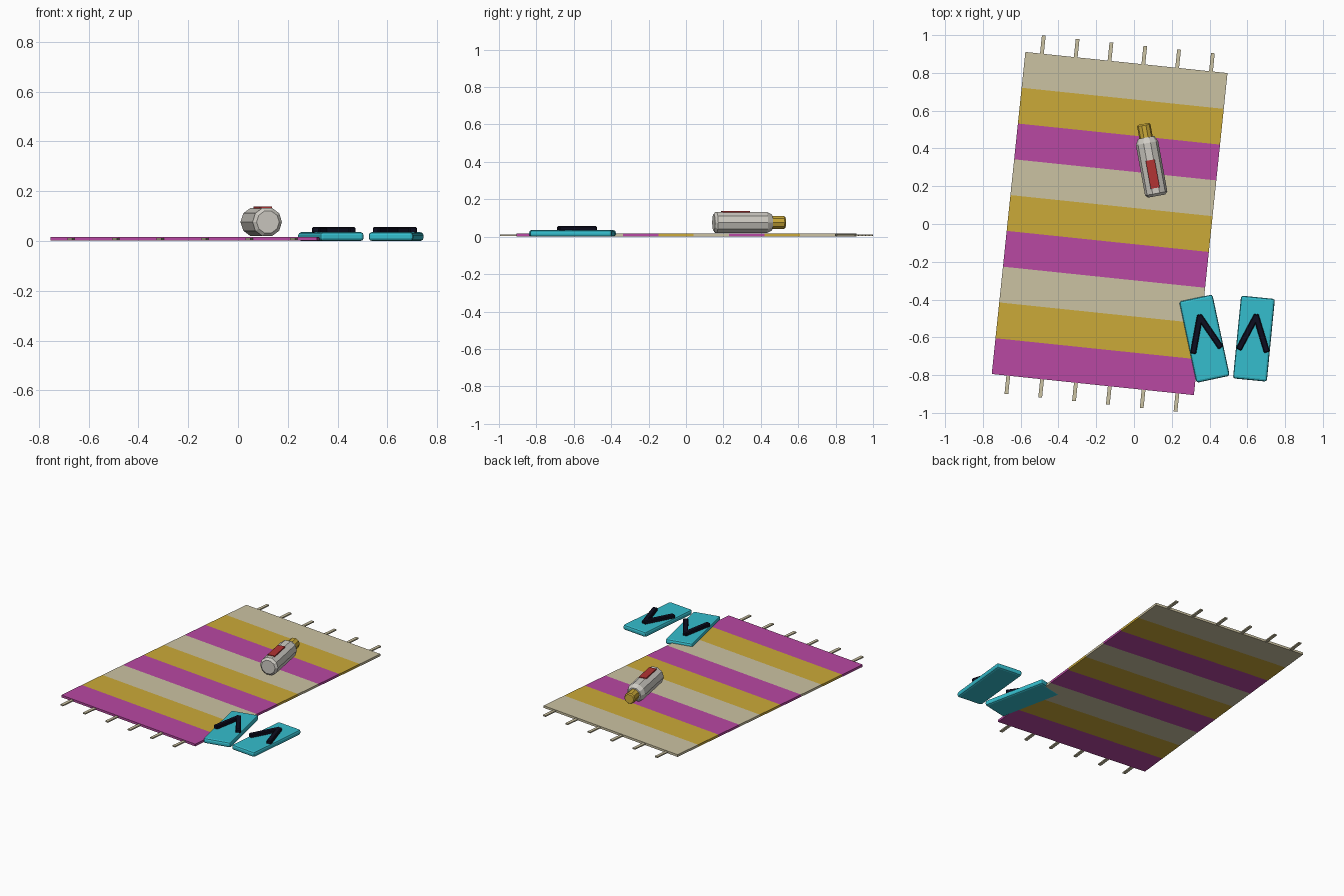
import bpy, bmesh, math
from mathutils import Matrix, Vector

if "Cube" in bpy.data.objects:
    bpy.data.objects.remove(bpy.data.objects["Cube"])


def material(name, rgb):
    m = bpy.data.materials.new(name)
    m.use_nodes = True
    m.diffuse_color = (*rgb, 1)
    bsdf = next(n for n in m.node_tree.nodes if n.type == "BSDF_PRINCIPLED")
    bsdf.inputs["Base Color"].default_value = (*rgb, 1)
    return m


magenta = material("magenta", (0.48, 0.065, 0.36))
gold = material("gold", (0.60, 0.40, 0.04))
beige = material("beige", (0.60, 0.54, 0.36))
teal = material("teal", (0.035, 0.51, 0.61))
black = material("black", (0.004, 0.004, 0.014))
white = material("off white", (0.62, 0.60, 0.55))
red = material("red", (0.45, 0.033, 0.033))


def finish(name, bm, mats, place):
    bmesh.ops.recalc_face_normals(bm, faces=bm.faces)
    mesh = bpy.data.meshes.new(name)
    bm.to_mesh(mesh)
    bm.free()
    for m in mats:
        mesh.materials.append(m)
    obj = bpy.data.objects.new(name, mesh)
    bpy.context.scene.collection.objects.link(obj)
    obj.matrix_world = place
    return obj


def frame(x, y, z, angle):
    return Matrix.Translation((x, y, z)) @ Matrix.Rotation(angle, 4, "Z")


def box_mesh(size):
    bm = bmesh.new()
    bmesh.ops.create_cube(bm, size=1, matrix=Matrix.Diagonal((*size, 1)))
    return bm


def box(name, size, mat, place, bevel=0, segments=1):
    bm = box_mesh(size)
    if bevel:
        bmesh.ops.bevel(bm, geom=bm.edges[:], offset=bevel, segments=segments,
                        profile=0.5, affect="EDGES")
    return finish(name, bm, [mat], place)


def lathe(name, profile, sides, mat, place):
    """Facetted solid around local y from (radius, y) pairs."""
    bm = bmesh.new()
    rings = [[bm.verts.new((r * math.cos(a), y, r * math.sin(a)))
              for a in (2 * math.pi * i / sides for i in range(sides))]
             for r, y in profile]
    for low, high in zip(rings, rings[1:]):
        for i in range(sides):
            j = (i + 1) % sides
            bm.faces.new((low[i], low[j], high[j], high[i]))
    bm.faces.new(rings[0])
    bm.faces.new(rings[-1])
    return finish(name, bm, [mat], place)


# Striped towel: one slab cut into nine bands
WIDTH, LENGTH, BANDS = 1.076, 1.714, 9
towel = frame(-0.129, 0.0025, 0, -0.104)
bm = box_mesh((WIDTH, LENGTH, 0.015))
for k in range(1, BANDS):
    bmesh.ops.bisect_plane(bm, geom=bm.verts[:] + bm.edges[:] + bm.faces[:],
                           plane_co=(0, LENGTH * (k / BANDS - 0.5), 0),
                           plane_no=(0, 1, 0))
for f in bm.faces:
    band = int((f.calc_center_median().y / LENGTH + 0.5) * BANDS)
    f.material_index = min(band, BANDS - 1) % 3
finish("towel", bm, [magenta, gold, beige], towel @ Matrix.Translation((0, 0, 0.0085)))

# Fringe strands at both ends
for end, label in ((1, "back"), (-1, "front")):
    for i in range(6):
        spot = Matrix.Translation((-0.45 + 0.18 * i, end * (LENGTH / 2 + 0.047), 0.008))
        box(f"{label}_fringe_{i + 1}", (0.02, 0.1, 0.008), beige, towel @ spot)

# Pair of sandals, each a sole with a V of two straps
for side, x, angle in (("right", 0.373, 0.21), ("left", 0.635, -0.098)):
    base = frame(x, -0.607, 0, angle)
    box(f"{side}_sandal_sole", (0.18, 0.44, 0.035), teal,
        base @ Matrix.Translation((0, 0, 0.0175)), 0.012, 2)
    for s, label in ((-1, "inner"), (1, "outer")):
        apex, foot = Vector((0, 0.118)), Vector((s * 0.072, -0.056))
        mid, run = (apex + foot) / 2, foot - apex
        turn = math.atan2(run.y, run.x)
        box(f"{side}_sandal_{label}_strap", (run.length + 0.02, 0.032, 0.026), black,
            base @ frame(mid.x, mid.y, 0.043, turn), 0.005)

# Lotion bottle lying on the towel
bottle = frame(0.12, 0.148, 0.076, 0.18)
lathe("bottle_body", [(0.046, 0), (0.06, 0.014), (0.06, 0.285), (0.044, 0.315)],
      10, white, bottle)
lathe("bottle_cap", [(0.036, 0.31), (0.036, 0.38), (0.03, 0.388)], 10, gold, bottle)
box("bottle_label", (0.048, 0.15, 0.008), red,
    bottle @ Matrix.Translation((0, 0.118, 0.058)))
